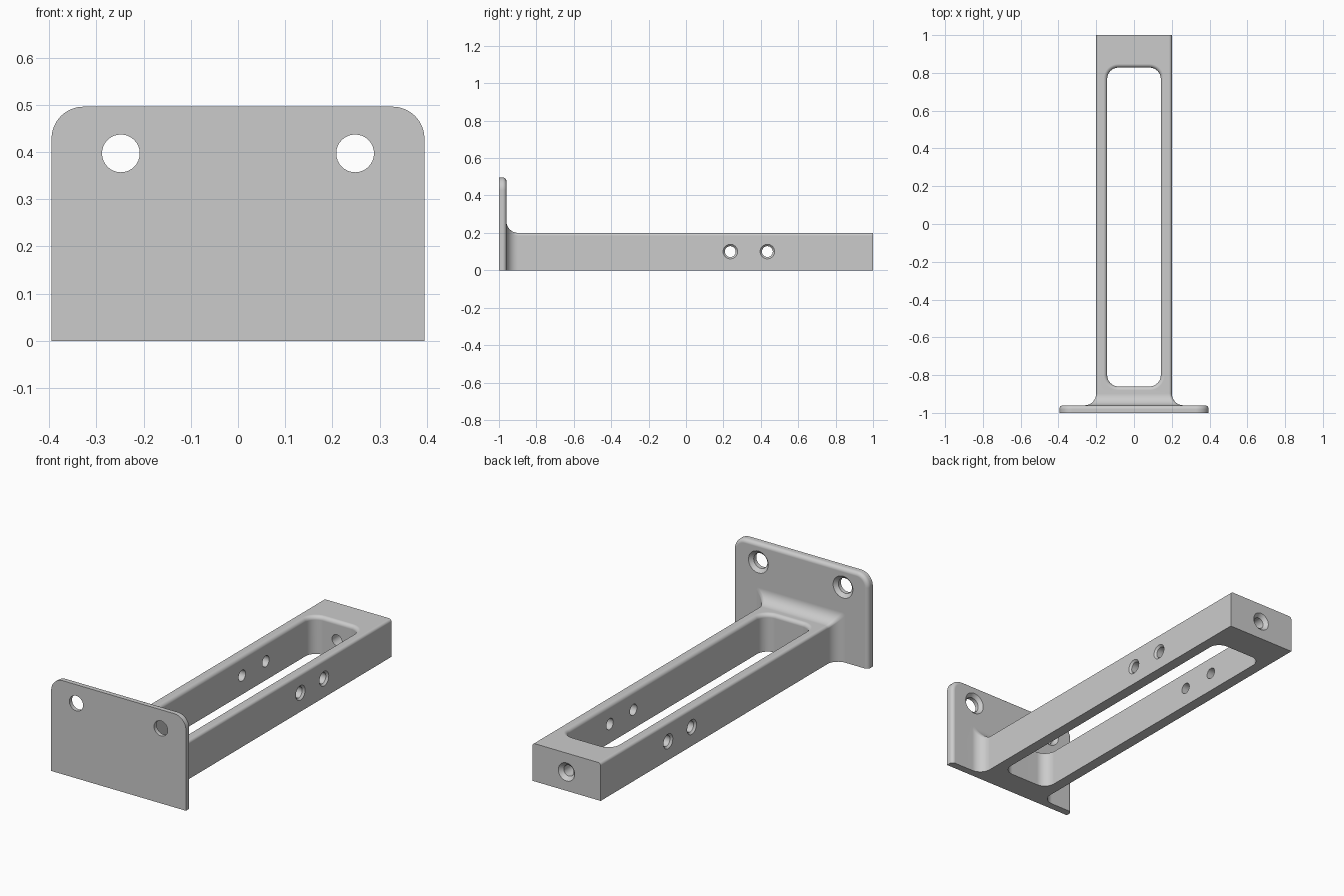
import bpy, bmesh
from math import sin, cos, pi
from mathutils import Vector, Matrix

old = bpy.data.objects.get("Cube")
if old:
    bpy.data.objects.remove(old)

grey = bpy.data.materials.new("plain grey")
grey.use_nodes = True
colour = (0.6, 0.6, 0.6, 1)
grey.diffuse_color = colour
grey.node_tree.nodes["Principled BSDF"].inputs["Base Color"].default_value = colour


def loft(name, sections):
    """Skin a list of equal-length loops and cap both ends."""
    bm = bmesh.new()
    rings = [[bm.verts.new(p) for p in s] for s in sections]
    for a, b in zip(rings, rings[1:]):
        for i in range(len(a)):
            j = (i + 1) % len(a)
            bm.faces.new((a[i], a[j], b[j], b[i]))
    bm.faces.new(rings[0])
    bm.faces.new(rings[-1])
    bmesh.ops.recalc_face_normals(bm, faces=bm.faces)
    mesh = bpy.data.meshes.new(name)
    bm.to_mesh(mesh)
    bm.free()
    mesh.materials.append(grey)
    ob = bpy.data.objects.new(name, mesh)
    bpy.context.collection.objects.link(ob)
    return ob


def corner(cx, cy, r, start, n=8):
    angles = [start + pi / 2 * i / n for i in range(n + 1)]
    return [(cx + r * cos(a), cy + r * sin(a)) for a in angles]


def arch(y, half, top, r):
    """Upright section with a flat bottom and rounded upper corners."""
    pts = [(-half, 0), (half, 0)]
    pts += corner(half - r, top - r, r, 0) + corner(r - half, top - r, r, pi / 2)
    return [(x, y, z) for x, z in pts]


def slot_loop(z, grow):
    """Rounded rectangle of the long opening, widened by grow."""
    hx, back, front, r = 0.142 + grow, 0.828 + grow, -0.86 - grow, 0.06 + grow
    pts = (corner(hx - r, back - r, r, 0) + corner(r - hx, back - r, r, pi / 2)
           + corner(r - hx, front + r, r, pi) + corner(hx - r, front + r, r, 1.5 * pi))
    return [(x, y, z) for x, y in pts]


def screw_cutter(mouth, direction, r, wide, length):
    """Countersunk hole running from the mouth along the direction."""
    turn = Vector(direction).to_track_quat('Z', 'Y').to_matrix().to_4x4()
    place = Matrix.Translation(mouth) @ turn
    steps = [(-0.02, wide), (0, wide), (wide - r, r), (length, r)]
    loops = [[place @ Vector((rad * cos(2 * pi * i / 32), rad * sin(2 * pi * i / 32), d))
              for i in range(32)] for d, rad in steps]
    return loft("hole_cutter", loops)


def combine(target, tool, operation):
    mod = target.modifiers.new(operation, 'BOOLEAN')
    mod.operation, mod.solver, mod.object = operation, 'EXACT', tool
    bpy.context.view_layer.objects.active = target
    bpy.ops.object.modifier_apply(modifier=mod.name)
    bpy.data.objects.remove(tool)


quarter = [pi / 2 * i / 8 for i in range(9)]

# Mounting plate, its back rim rounded
soft = 0.02
plate = [arch(-1, 0.395, 0.496, 0.068)]
for a in quarter:
    inset = soft * (1 - cos(a))
    plate.append(arch(-0.96 - soft + soft * sin(a), 0.395 - inset, 0.496 - inset, 0.068 - inset))
bracket = loft("shelf_bracket", plate)

# Arm, flaring into the plate with a concave fillet
fillet = 0.062
arm = [arch(-0.98, 0.2 + fillet, 0.2 + fillet, 0.015)]
for a in quarter:
    flare = fillet * (1 - sin(a))
    arm.append(arch(-0.96 + fillet * (1 - cos(a)), 0.2 + flare, 0.2 + flare, 0.015))
arm.append(arch(1, 0.2, 0.2, 0.015))
combine(bracket, loft("arm", arm), 'UNION')

# Long opening with a rounded upper lip
lip = 0.02
loops = [slot_loop(-0.05, 0)]
loops += [slot_loop(0.2 - lip + lip * sin(a), lip * (1 - cos(a))) for a in quarter]
loops.append(slot_loop(0.3, lip))
combine(bracket, loft("slot_cutter", loops), 'DIFFERENCE')

# Countersunk screw holes in plate, arm sides and arm end
for side in (-1, 1):
    cutters = [screw_cutter((side * 0.248, -0.96, 0.397), (0, -1, 0), 0.04, 0.058, 0.08)]
    for y in (0.237, 0.435):
        cutters.append(screw_cutter((side * 0.2, y, 0.1), (-side, 0, 0), 0.029, 0.039, 0.1))
    for cutter in cutters:
        combine(bracket, cutter, 'DIFFERENCE')
combine(bracket, screw_cutter((0, 1, 0.1), (0, -1, 0), 0.029, 0.048, 0.22), 'DIFFERENCE')

# Smooth curves, crisp flat faces
bpy.ops.object.select_all(action='DESELECT')
bracket.select_set(True)
bpy.context.view_layer.objects.active = bracket
bpy.ops.object.shade_smooth_by_angle(angle=pi / 6)
normals = bracket.modifiers.new("even shading", 'WEIGHTED_NORMAL')
normals.keep_sharp = True
